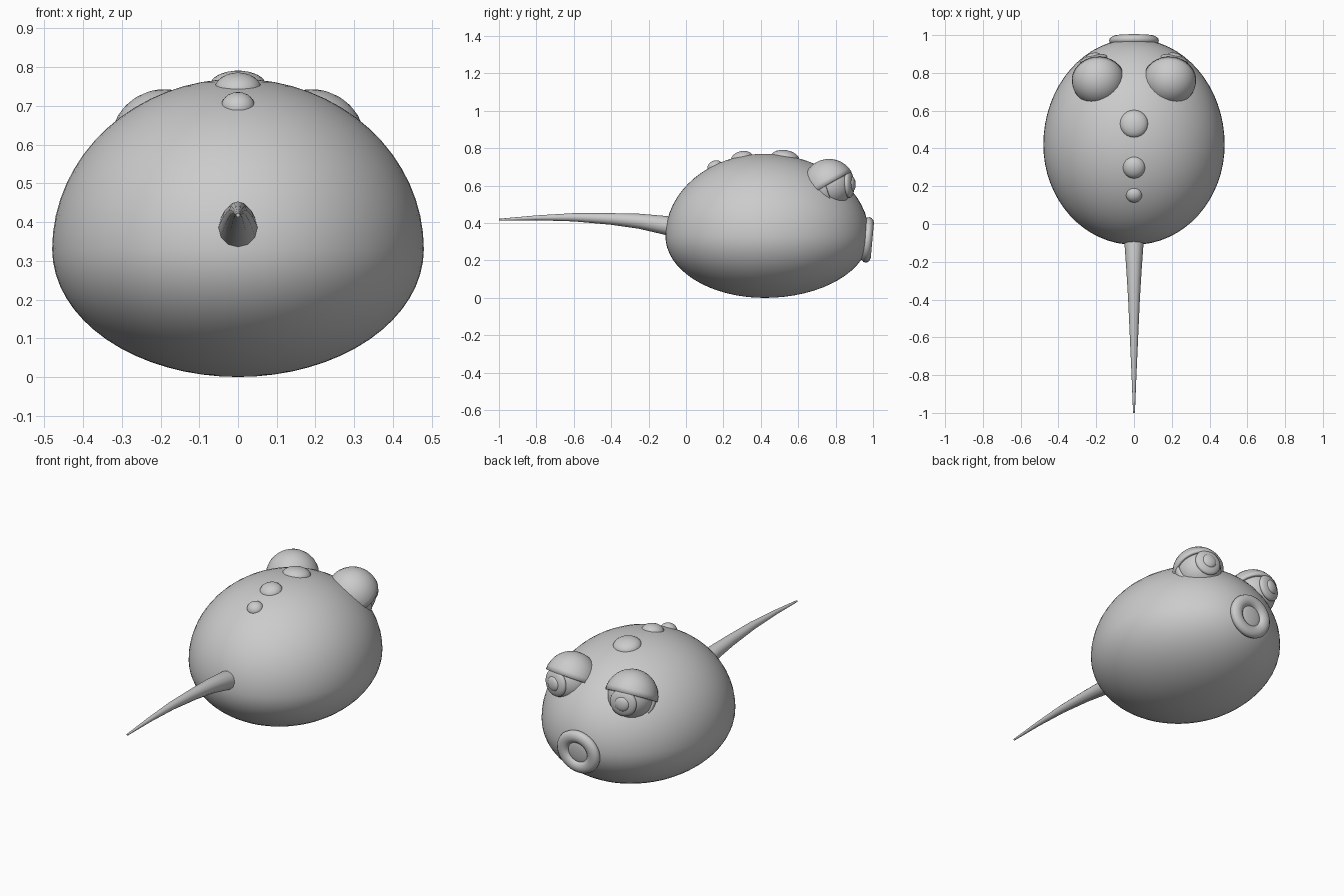
import bpy, bmesh
from math import radians
from mathutils import Vector

if "Cube" in bpy.data.objects:
    bpy.data.objects.remove(bpy.data.objects["Cube"])


def make_object(name, bm):
    for f in bm.faces:
        f.smooth = True
    mesh = bpy.data.meshes.new(name)
    bm.to_mesh(mesh)
    bm.free()
    obj = bpy.data.objects.new(name, mesh)
    bpy.context.collection.objects.link(obj)
    return obj


def ellipsoid(name, loc, radii, axis=(0, 0, 1), segs=32, rings=16):
    """Ellipsoid whose local Z is turned towards axis."""
    bm = bmesh.new()
    bmesh.ops.create_uvsphere(bm, u_segments=segs, v_segments=rings, radius=1)
    bmesh.ops.scale(bm, vec=radii, verts=bm.verts)
    obj = make_object(name, bm)
    obj.location = loc
    obj.rotation_euler = Vector(axis).to_track_quat('Z', 'Y').to_euler()
    return obj


def eyelid(name, loc, radius, axis):
    """Thick half shell, its dome facing axis."""
    bm = bmesh.new()
    bmesh.ops.create_uvsphere(bm, u_segments=32, v_segments=16, radius=radius)
    bmesh.ops.delete(bm, geom=[v for v in bm.verts if v.co.z < -1e-4], context='VERTS')
    obj = make_object(name, bm)
    obj.location = loc
    obj.rotation_euler = Vector(axis).to_track_quat('Z', 'Y').to_euler()
    mod = obj.modifiers.new("thickness", 'SOLIDIFY')
    mod.thickness = 0.016
    mod.offset = -1
    bpy.context.view_layer.objects.active = obj
    obj.select_set(True)
    bpy.ops.object.shade_smooth_by_angle(angle=radians(40))
    obj.select_set(False)


# Body: egg with a taller upper half and slightly longer front
bm = bmesh.new()
bmesh.ops.create_uvsphere(bm, u_segments=64, v_segments=32, radius=1)
for v in bm.verts:
    x, y, z = v.co
    v.co = (0.48 * x,
            0.42 + (0.56 if y > 0 else 0.53) * y,
            0.33 + (0.44 if z > 0 else 0.33) * z)
make_object("body", bm)

# Bumps along the back
for i, (y, z, r, h, lean) in enumerate([(0.53, 0.75, 0.075, 0.04, 0.15),
                                        (0.30, 0.745, 0.06, 0.04, -0.2),
                                        (0.155, 0.70, 0.043, 0.034, -0.45)]):
    ellipsoid(f"back_bump_{i + 1}", (0, y, z), (r, r, h), (0, lean, 1), 24, 12)

# Eyes with iris, pupil and two lids
for side, s in (("right", 1), ("left", -1)):
    c = Vector((0.19 * s, 0.765, 0.603))
    look = Vector((0.22 * s, 1, 0.05)).normalized()
    ellipsoid(f"{side}_eyeball", c, (0.123, 0.123, 0.123), look)
    ellipsoid(f"{side}_iris", c + look * 0.108, (0.074, 0.074, 0.026), look)
    ellipsoid(f"{side}_pupil", c + look * 0.126, (0.04, 0.04, 0.018), look)
    eyelid(f"{side}_upper_lid", c, 0.14, (-0.05 * s, -0.5, 0.86))
    eyelid(f"{side}_lower_lid", c, 0.134, (-0.15 * s, -0.95, -0.3))

# Mouth: flattened ring of lips around a shallow disc
bpy.ops.mesh.primitive_torus_add(major_segments=32, minor_segments=14,
                                 major_radius=0.088, minor_radius=0.034)
lips = bpy.context.object
lips.name = "lips"
lips.scale = (1.08, 1, 0.8)
mouth_axis = Vector((0, 1, -0.09)).normalized()
lips.location = (0, 0.97, 0.31)
lips.rotation_euler = mouth_axis.to_track_quat('Z', 'Y').to_euler()
bpy.ops.object.shade_smooth()
lips.select_set(False)
ellipsoid("mouth_inside", (0, 0.972, 0.31), (0.065, 0.065, 0.012), mouth_axis)

# Tail: tapered, gently arched tube
tail_path = [(0.0, 0.36, 0.055), (-0.11, 0.388, 0.05), (-0.25, 0.41, 0.04),
             (-0.4, 0.422, 0.031), (-0.6, 0.431, 0.022), (-0.8, 0.428, 0.013),
             (-1.0, 0.418, 0.005)]
curve = bpy.data.curves.new("tail", 'CURVE')
curve.dimensions = '3D'
curve.bevel_depth = 1
curve.bevel_resolution = 4
curve.use_fill_caps = True
spline = curve.splines.new('POLY')
spline.points.add(len(tail_path) - 1)
for p, (y, z, r) in zip(spline.points, tail_path):
    p.co = (0, y, z, 1)
    p.radius = r
spline.use_smooth = True
bpy.context.collection.objects.link(bpy.data.objects.new("tail", curve))
